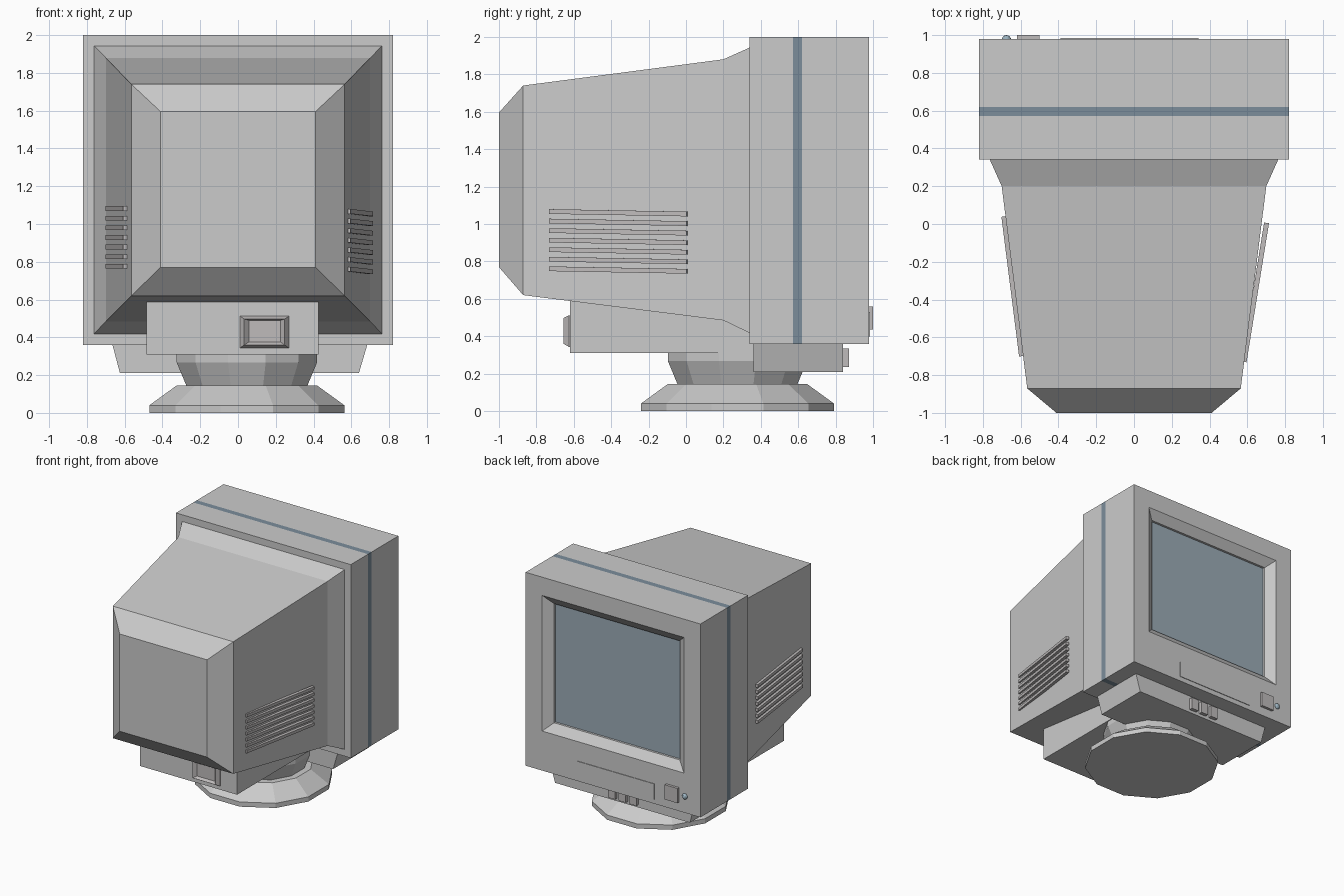
import bpy, bmesh, math
from mathutils import Matrix

if "Cube" in bpy.data.objects:
    bpy.data.objects.remove(bpy.data.objects["Cube"])


def material(name, color):
    m = bpy.data.materials.new(name)
    m.diffuse_color = (*color, 1)
    m.use_nodes = True
    m.node_tree.nodes["Principled BSDF"].inputs["Base Color"].default_value = m.diffuse_color
    return m


TRIM = material("dark_trim", (0.20, 0.27, 0.33))
GLASS = material("screen_glass", (0.33, 0.41, 0.47))
DETAIL = material("warm_grey", (0.52, 0.50, 0.50))
LAMP = material("lamp_blue", (0.33, 0.45, 0.53))


def finish(name, bm, mat=None):
    bmesh.ops.recalc_face_normals(bm, faces=bm.faces)
    me = bpy.data.meshes.new(name)
    bm.to_mesh(me)
    bm.free()
    ob = bpy.data.objects.new(name, me)
    bpy.context.collection.objects.link(ob)
    if mat:
        me.materials.append(mat)
    return ob


def loft(name, rings, mat=None):
    """Skin matching point rings and cap both ends."""
    bm = bmesh.new()
    vs = [[bm.verts.new(p) for p in r] for r in rings]
    n = len(rings[0])
    for a, b in zip(vs, vs[1:]):
        for i in range(n):
            j = (i + 1) % n
            bm.faces.new((a[i], a[j], b[j], b[i]))
    bm.faces.new(vs[0])
    bm.faces.new(vs[-1])
    return finish(name, bm, mat)


def rect(y, x0, x1, z0, z1):
    """Upright rectangle at depth y."""
    return [(x0, y, z0), (x1, y, z0), (x1, y, z1), (x0, y, z1)]


def box(name, x0, x1, y0, y1, z0, z1, mat=None):
    return loft(name, [rect(y0, x0, x1, z0, z1), rect(y1, x0, x1, z0, z1)], mat)


# Screen frame: rear half, dark band, front half with splayed opening
box("frame_rear", -.82, .82, .34, .572, .36, 2.0)
box("frame_band", -.82, .82, .572, .62, .36, 2.0, TRIM)
loft("frame_front", [
    rect(.62, -.82, .82, .36, 2.0),
    rect(.978, -.82, .82, .36, 2.0),
    rect(.978, -.665, .665, .695, 1.845),
    rect(.925, -.59, .59, .765, 1.775),
    rect(.90, -.59, .59, .765, 1.775)])
box("screen", -.59, .59, .88, .906, .765, 1.775, GLASS)

# Tapered tube housing
loft("tube_housing", [
    rect(.345, -.765, .765, .415, 1.945),
    rect(.20, -.70, .70, .485, 1.88),
    rect(-.87, -.565, .565, .62, 1.74),
    rect(-1.0, -.41, .41, .77, 1.595)])

# Raised vent slats on both sides
for label, s, y, ztop, tilt, turn in (("right", 1, -.362, 1.06, -.018, -.16),
                                      ("left", -1, -.33, 1.082, 0, .126)):
    for i in range(7):
        bm = bmesh.new()
        bmesh.ops.create_cube(bm, size=1, matrix=(
            Matrix.Translation((s * .642, y, ztop - .051 * i))
            @ Matrix.Rotation(turn, 4, 'Z') @ Matrix.Rotation(tilt, 4, 'X')
            @ Matrix.Diagonal((.026, .745, .025, 1))))
        finish(f"vent_slat_{label}_{i}", bm, DETAIL)

# Electronics box under the housing and its recessed power socket
box("electronics_box", -.485, .425, -.62, .37, .31, .588)
loft("power_socket", [
    rect(-.61, .01, .27, .343, .512),
    rect(-.625, .01, .27, .343, .512),
    rect(-.655, .033, .247, .36, .497),
    rect(-.632, .057, .225, .375, .49)], DETAIL)

# Control tray below the screen, narrower at the bottom
loft("control_tray", [
    [(-.625, .36, .21), (.64, .36, .21), (.64, .84, .21), (-.625, .84, .21)],
    [(-.665, .36, .362), (.685, .36, .362), (.685, .84, .362), (-.665, .84, .362)]])
for i in range(3):
    x = .09 - .1 * i
    box(f"control_button_{i}", x - .033, x + .033, .83, .87, .235, .335, DETAIL)

# Front panel flap, power button and lamp
box("front_flap", -.39, .34, .97, .983, .40, .53)
box("power_button", -.62, -.50, .97, 1.0, .435, .56, DETAIL)
bm = bmesh.new()
bmesh.ops.create_uvsphere(bm, u_segments=10, v_segments=6, radius=.025,
                          matrix=Matrix.Translation((-.675, .975, .50)))
finish("power_lamp", bm, LAMP)


# Twelve-sided swivel neck and foot
def turned(name, profile, sides=12):
    rings = []
    for r, z in profile:
        angles = [2 * math.pi * (k + .5) / sides for k in range(sides)]
        rings.append([(.047 + r * math.cos(a), .275 + r * math.sin(a), z)
                      for a in angles])
    return loft(name, rings)


turned("swivel_foot", [(.535, 0), (.535, .04), (.385, .145)])
turned("swivel_neck", [(.33, .14), (.385, .268), (.385, .315)])
